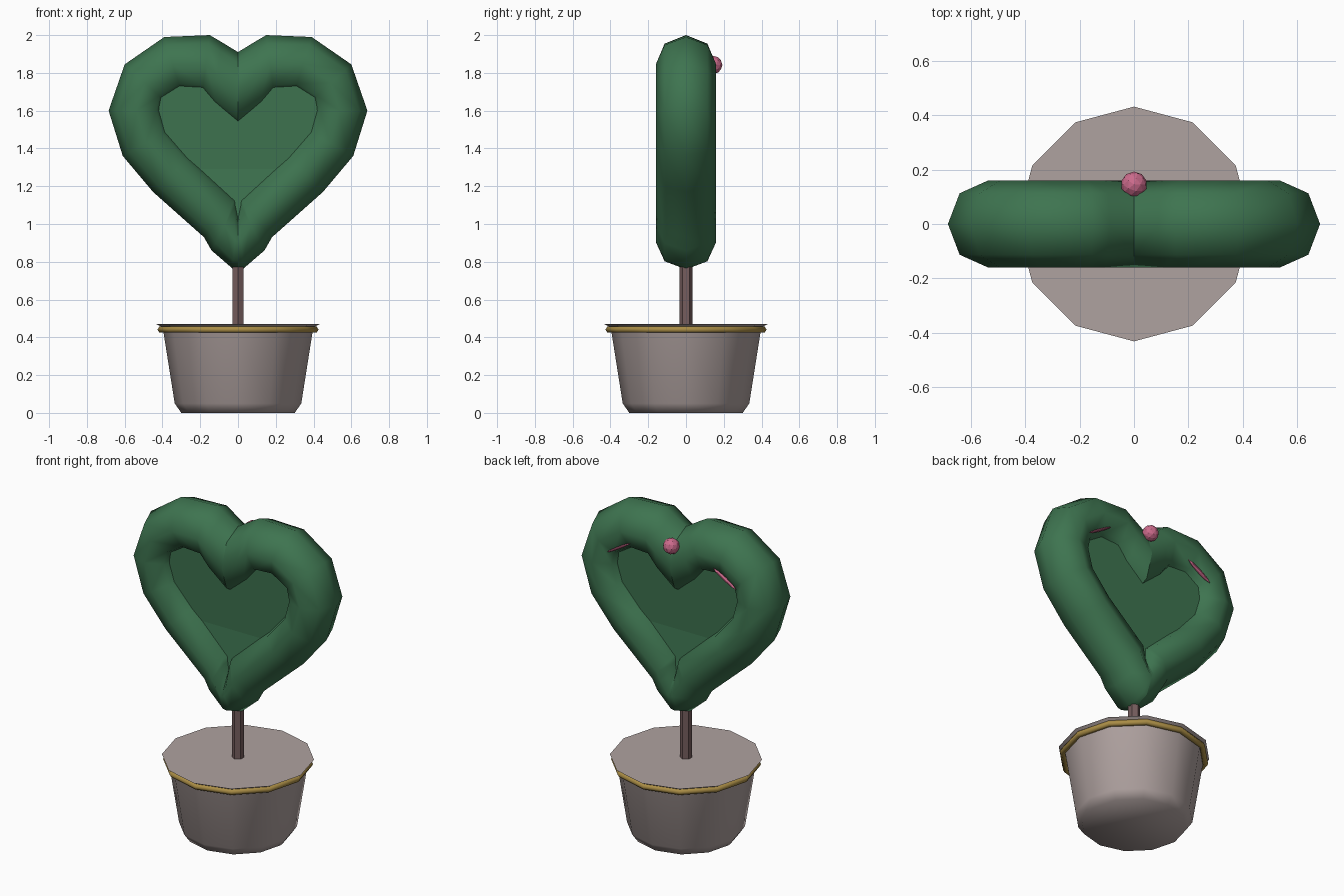
import bpy, bmesh, math
from mathutils import Vector

if "Cube" in bpy.data.objects:
    bpy.data.objects.remove(bpy.data.objects["Cube"])


def material(name, rgb):
    m = bpy.data.materials.new(name)
    m.diffuse_color = (*rgb, 1)
    m.use_nodes = True
    m.node_tree.nodes["Principled BSDF"].inputs["Base Color"].default_value = m.diffuse_color
    return m


GREEN = material("leaf green", (0.048, 0.175, 0.08))
CLAY = material("grey clay", (0.43, 0.36, 0.35))
BARK = material("brown bark", (0.18, 0.11, 0.11))
GOLD = material("gold", (0.40, 0.265, 0.06))
PINK = material("pink", (0.60, 0.145, 0.26))


def finish(obj, name, mat, angle=None):
    obj.name = name
    obj.data.materials.clear()
    obj.data.materials.append(mat)
    if angle:
        bpy.ops.object.select_all(action='DESELECT')
        obj.select_set(True)
        bpy.context.view_layer.objects.active = obj
        bpy.ops.object.shade_smooth_by_angle(angle=math.radians(angle))
    return obj


def from_bmesh(bm, name, mat, angle=None):
    bmesh.ops.recalc_face_normals(bm, faces=bm.faces)
    me = bpy.data.meshes.new(name)
    bm.to_mesh(me)
    bm.free()
    obj = bpy.data.objects.new(name, me)
    bpy.context.collection.objects.link(obj)
    return finish(obj, name, mat, angle)


def skin(bm, rings, closed=False):
    n = len(rings[0])
    pairs = list(zip(rings, rings[1:])) + ([(rings[-1], rings[0])] if closed else [])
    for a, b in pairs:
        for i in range(n):
            j = (i + 1) % n
            bm.faces.new((a[i], a[j], b[j], b[i]))


def lathe(name, profile, mat, sides=12, closed=False, angle=70):
    bm = bmesh.new()
    rings = [[bm.verts.new((r * math.sin(math.tau * i / sides),
                            r * math.cos(math.tau * i / sides), z))
              for i in range(sides)] for r, z in profile]
    skin(bm, rings, closed)
    if not closed:
        bm.faces.new(rings[0])
        bm.faces.new(rings[-1])
    return from_bmesh(bm, name, mat, angle)


# Pot, gold band and trunk
lathe("pot", [(0.30, 0), (0.335, 0.05), (0.395, 0.43), (0.405, 0.455), (0.432, 0.47)], CLAY)
band = [(0.408 + 0.018 * math.cos(math.tau * k / 6), 0.441 + 0.018 * math.sin(math.tau * k / 6))
        for k in range(6)]
lathe("pot_band", band, GOLD, closed=True)
lathe("trunk", [(0.035, 0.46), (0.035, 0.95)], BARK, sides=6, angle=30)

# Heart: outer and inner edge of each section of one half (x, z)
SECTIONS = [((0, 1.91), (0, 1.505)), ((0.09, 1.965), (0.125, 1.61)),
            ((0.15, 2.0), (0.19, 1.69)), ((0.39, 1.99), (0.30, 1.70)),
            ((0.60, 1.845), (0.385, 1.65)), ((0.685, 1.60), (0.39, 1.60)),
            ((0.61, 1.36), (0.365, 1.50)), ((0.45, 1.17), (0.25, 1.365)),
            ((0.18, 0.93), (0, 1.145)), ((0.14, 0.86), (0, 1.125)),
            ((0.03, 0.765), (0, 1.06)), ((0, 0.76), (0, 1.05))]
for side, word in ((1, "right"), (-1, "left")):
    bm = bmesh.new()
    rings = []
    for o, i in SECTIONS:
        o, i = Vector((side * o[0], 0, o[1])), Vector((side * i[0], 0, i[1]))
        mid, half = (o + i) / 2, (o - i) / 2
        rings.append([bm.verts.new(mid + half * math.cos(k * math.pi / 4)
                                   + Vector((0, 0.16 * math.sin(k * math.pi / 4), 0)))
                      for k in range(8)])
    skin(bm, rings)
    from_bmesh(bm, "heart_" + word, GREEN, 60)

# Thick panel filling the heart, creased across at one height
CREASE = 1.29
mids = [((o[0] + i[0]) / 2, (o[1] + i[1]) / 2) for o, i in SECTIONS[:10]]
outline = mids + [(0, 0.95)] + [(-x, z) for x, z in reversed(mids[1:])]
bm = bmesh.new()
face = bm.faces.new([bm.verts.new((x, -1, z)) for x, z in outline])
new = bmesh.ops.extrude_face_region(bm, geom=[face])["geom"]
bmesh.ops.translate(bm, vec=(0, 2, 0), verts=[v for v in new if isinstance(v, bmesh.types.BMVert)])
bmesh.ops.bisect_plane(bm, geom=bm.verts[:] + bm.edges[:] + bm.faces[:],
                       plane_co=(0, 0, CREASE), plane_no=(0, 0, 1))
for v in bm.verts:
    slope = 0.04 if v.co.z > CREASE else 0.08
    v.co.y *= 0.066 + slope * abs(v.co.z - CREASE)
from_bmesh(bm, "heart_panel", GREEN)

# Pink bead and two slim ribbon slivers on the back
bpy.ops.mesh.primitive_ico_sphere_add(subdivisions=2, radius=0.048, location=(0, 0.145, 1.842))
finish(bpy.context.object, "bead", PINK)
for side, word in ((1, "right"), (-1, "left")):
    bpy.ops.mesh.primitive_uv_sphere_add(segments=8, ring_count=6, location=(side * 0.365, 0.139, 1.732))
    obj = bpy.context.object
    obj.scale = (0.095, 0.014, 0.008)
    obj.rotation_euler = (0, side * math.radians(31), 0)
    finish(obj, "ribbon_" + word, PINK)
